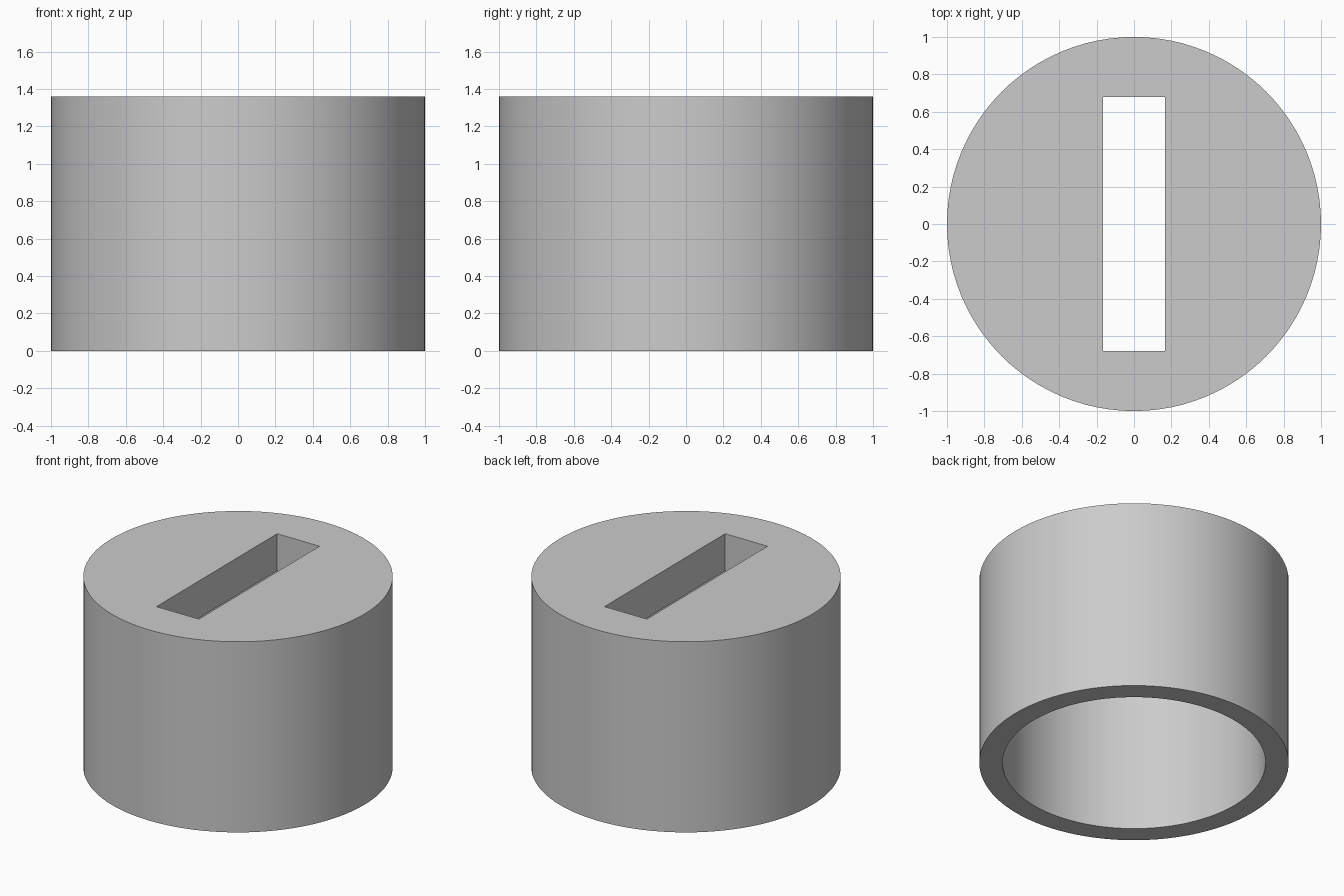
import bpy
import math

cube = bpy.data.objects.get("Cube")
if cube:
    bpy.data.objects.remove(cube, do_unlink=True)

HEIGHT = 1.36
TOP_THICKNESS = 0.265
BORE_RADIUS = 0.85
SLOT_WIDTH, SLOT_LENGTH = 0.334, 1.36
SIDES = 96

# Plain grey material
grey = bpy.data.materials.new("light_grey")
grey.use_nodes = True
grey.diffuse_color = (0.6, 0.6, 0.6, 1)
bsdf = next(n for n in grey.node_tree.nodes if n.type == 'BSDF_PRINCIPLED')
bsdf.inputs["Base Color"].default_value = (0.6, 0.6, 0.6, 1)


def cylinder(name, radius, bottom, top):
    bpy.ops.mesh.primitive_cylinder_add(
        vertices=SIDES, radius=radius, depth=top - bottom,
        location=(0, 0, (bottom + top) / 2))
    obj = bpy.context.object
    obj.name = name
    obj.data.materials.append(grey)
    return obj


def cut(target, cutter):
    """Subtract the cutter from the target, then discard the cutter."""
    cutter.hide_render = True
    mod = target.modifiers.new("cut", 'BOOLEAN')
    mod.operation = 'DIFFERENCE'
    mod.solver = 'EXACT'
    mod.object = cutter
    bpy.ops.object.select_all(action='DESELECT')
    target.select_set(True)
    bpy.context.view_layer.objects.active = target
    bpy.ops.object.modifier_apply(modifier=mod.name)
    bpy.data.objects.remove(cutter, do_unlink=True)


# Round cap body
cap = cylinder("slotted_cap", 1.0, 0, HEIGHT)

# Wide bore, open at the bottom
cut(cap, cylinder("bore_cutter", BORE_RADIUS, -0.2, HEIGHT - TOP_THICKNESS))

# Long slot through the top plate
bpy.ops.mesh.primitive_cube_add(size=1, location=(0, 0, HEIGHT))
slot = bpy.context.object
slot.name = "slot_cutter"
slot.scale = (SLOT_WIDTH, SLOT_LENGTH, 1.0)
slot.data.materials.append(grey)
cut(cap, slot)

# Smooth round walls with crisp rims
bpy.ops.object.shade_smooth_by_angle(angle=math.radians(30))
